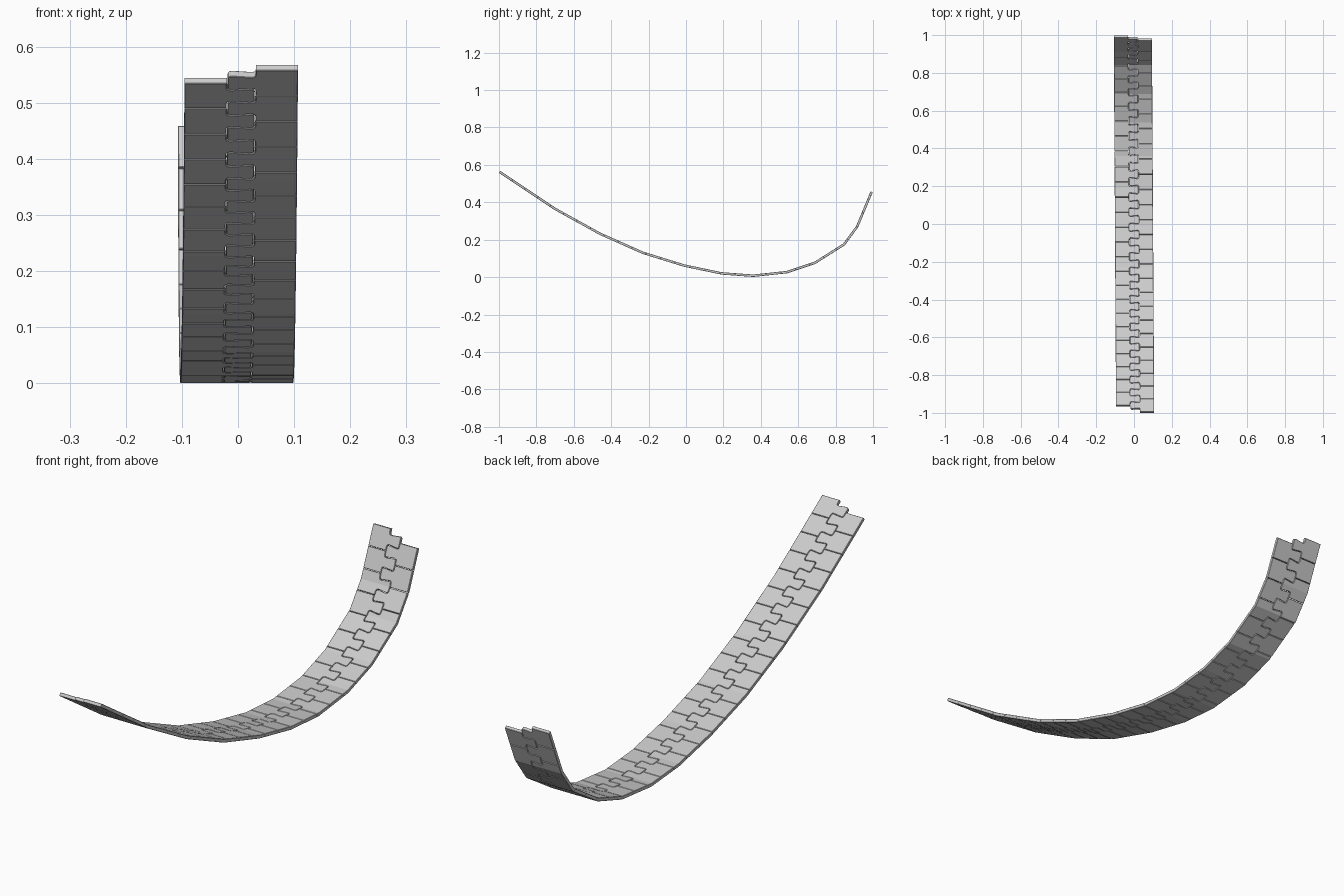
import bpy, bmesh, math
from mathutils import Vector

if "Cube" in bpy.data.objects:
    bpy.data.objects.remove(bpy.data.objects["Cube"])

# Side curve of the band (y, z), centre of its thickness
PATH = [Vector(p) for p in [(-0.997, 0.563), (-0.93, 0.518), (-0.70, 0.365), (-0.46, 0.232),
        (-0.23, 0.13), (-0.01, 0.062), (0.19, 0.02), (0.36, 0.0075), (0.54, 0.027),
        (0.69, 0.077), (0.845, 0.175), (0.915, 0.27), (0.993, 0.457)]]
COUNT, THICK, HALF = 28, 0.013, 0.101
WALL, SLANT, GAP = 0.025, 0.003, 0.0008

DIST = [0.0]
for a, b in zip(PATH, PATH[1:]):
    DIST.append(DIST[-1] + (b - a).length)
PITCH = DIST[-1] / (COUNT + 0.5)


def seg_normal(i):
    d = (PATH[i + 1] - PATH[i]).normalized()
    return Vector((-d.y, d.x))


def mitre(i):
    a = seg_normal(max(i - 1, 0))
    b = seg_normal(min(i, len(PATH) - 2))
    m = (a + b).normalized()
    return m / m.dot(a)


def bend(x, s, h):
    """Lay a flat point (across, along, height) onto the curve."""
    i = 0
    while i < len(PATH) - 2 and s > DIST[i + 1]:
        i += 1
    t = (s - DIST[i]) / (DIST[i + 1] - DIST[i])
    p = PATH[i].lerp(PATH[i + 1], t) + mitre(i).lerp(mitre(i + 1), t) * h
    return Vector((x - 0.006 * p.x, p.x, p.y))


def rounded(points, radius, steps=4):
    """Round the corners of an open polyline."""
    out = [points[0]]
    for a, b, c in zip(points, points[1:], points[2:]):
        p = b + (a - b).normalized() * min(radius, (a - b).length * 0.48)
        q = b + (c - b).normalized() * min(radius, (c - b).length * 0.48)
        for k in range(steps + 1):
            t = k / steps
            out.append(p * (1 - t) ** 2 + b * 2 * t * (1 - t) + q * t * t)
    return out + [points[-1]]


def plate_outline():
    """Plate with one interlocking finger pointing to -x, centred on u = 0."""
    h, q = PITCH / 2 - GAP, PITCH / 4
    w, tip = WALL + GAP, -WALL + GAP
    half = rounded([Vector((w, h)), Vector((w, q - SLANT - GAP)),
                    Vector((tip, q + SLANT - GAP)), Vector((tip, 0))], 0.010)
    lower = [Vector((p.x, -p.y)) for p in reversed(half[:-1])]
    return [Vector((HALF, h))] + half + lower + [Vector((HALF, -h))]


def build_row(name, side, start):
    bm = bmesh.new()
    for k in range(COUNT):
        mid = start + (k + 0.5) * PITCH
        verts = [bm.verts.new((side * p.x, mid + p.y, -THICK / 2)) for p in plate_outline()]
        face = bm.faces.new(verts)
        ext = bmesh.ops.extrude_face_region(bm, geom=[face])["geom"]
        bmesh.ops.translate(bm, vec=(0, 0, THICK),
                            verts=[g for g in ext if isinstance(g, bmesh.types.BMVert)])
    bmesh.ops.recalc_face_normals(bm, faces=bm.faces[:])
    # Eased rims on top and bottom
    rims = [e for e in bm.edges if abs(e.verts[0].co.z - e.verts[1].co.z) < 1e-6]
    bmesh.ops.bevel(bm, geom=rims, offset=0.0012, segments=1, affect='EDGES')
    bmesh.ops.triangulate(bm, faces=bm.faces[:])
    # Cut at the curve's corners, then bend
    for d in DIST[1:-1]:
        bmesh.ops.bisect_plane(bm, geom=bm.verts[:] + bm.edges[:] + bm.faces[:],
                               dist=1e-6, plane_co=(0, d, 0), plane_no=(0, 1, 0))
    for v in bm.verts:
        v.co = bend(*v.co)
    bmesh.ops.recalc_face_normals(bm, faces=bm.faces[:])
    mesh = bpy.data.meshes.new(name)
    bm.to_mesh(mesh)
    bm.free()
    obj = bpy.data.objects.new(name, mesh)
    bpy.context.collection.objects.link(obj)


# Two staggered rows whose fingers interlock along the middle
build_row("right_plates", 1, 0.0)
build_row("left_plates", -1, PITCH / 2)
